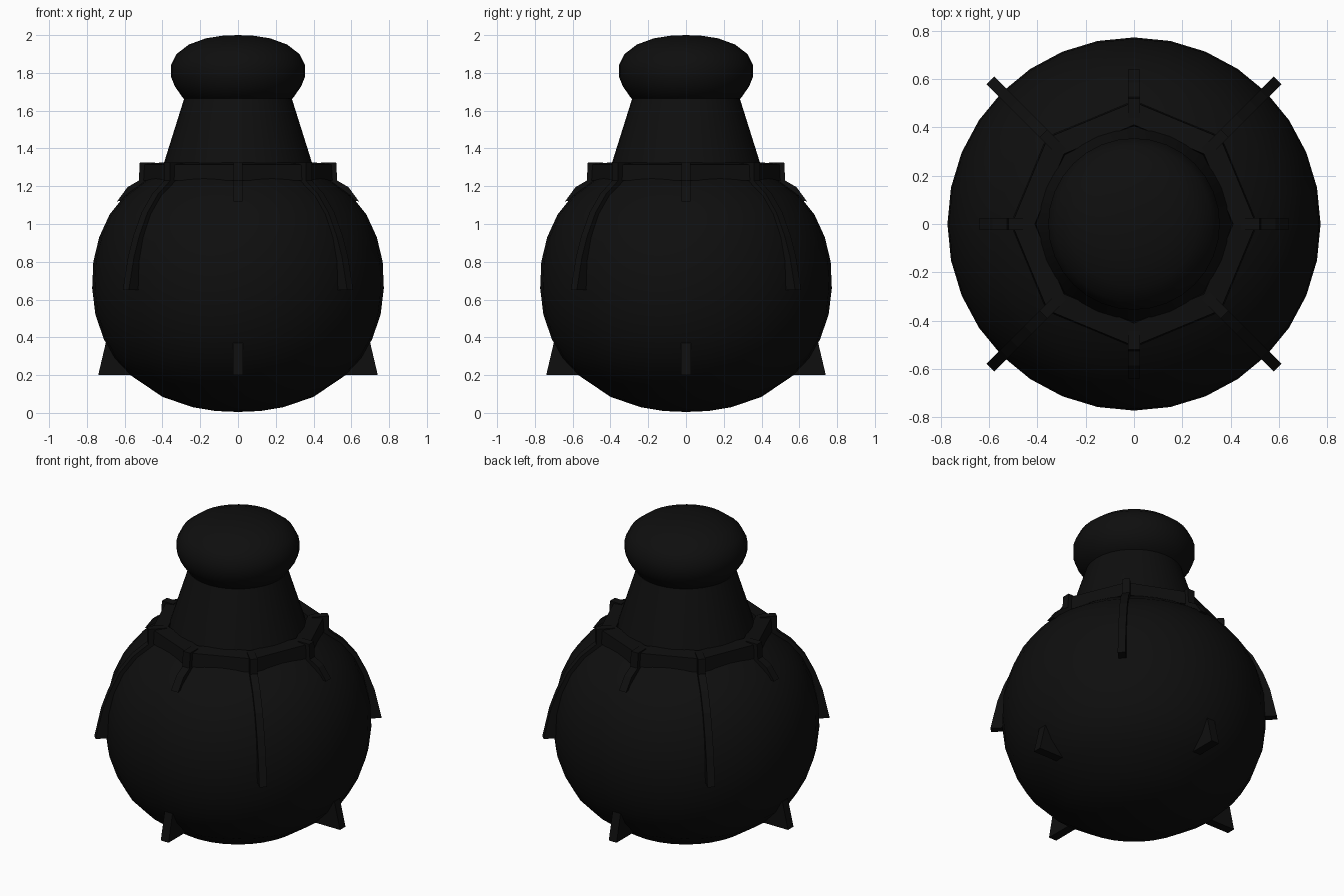
import bpy, bmesh, math

if "Cube" in bpy.data.objects:
    bpy.data.objects.remove(bpy.data.objects["Cube"])

black = bpy.data.materials.new("near_black")
black.diffuse_color = (0.0045, 0.0045, 0.0045, 1)
black.use_nodes = True
black.node_tree.nodes["Principled BSDF"].inputs["Base Color"].default_value = black.diffuse_color


def finish(name, bm, angle=None):
    bmesh.ops.remove_doubles(bm, verts=bm.verts, dist=1e-5)
    bmesh.ops.recalc_face_normals(bm, faces=bm.faces)
    me = bpy.data.meshes.new(name)
    bm.to_mesh(me)
    bm.free()
    ob = bpy.data.objects.new(name, me)
    bpy.context.collection.objects.link(ob)
    me.materials.append(black)
    if angle:
        bpy.ops.object.select_all(action='DESELECT')
        ob.select_set(True)
        bpy.context.view_layer.objects.active = ob
        bpy.ops.object.shade_smooth_by_angle(angle=math.radians(angle))
    return ob


def lathe(name, profile, sides, closed=False, angle=None):
    """Spin an (r, z) profile about the z axis."""
    bm = bmesh.new()
    vs = [bm.verts.new((r, 0, z)) for r, z in profile]
    es = [bm.edges.new(p) for p in zip(vs, vs[1:])]
    if closed:
        es.append(bm.edges.new((vs[-1], vs[0])))
    bmesh.ops.spin(bm, geom=vs + es, cent=(0, 0, 0), axis=(0, 0, 1),
                   angle=math.tau, steps=sides, use_merge=True)
    return finish(name, bm, angle)


def fin(name, outline, width, turn):
    """Thin upright plate with an (r, z) outline, pointing outwards at an angle."""
    bm = bmesh.new()
    f = bm.faces.new([bm.verts.new((r, -width / 2, z)) for r, z in outline])
    ext = bmesh.ops.extrude_face_region(bm, geom=[f])
    for v in ext["geom"]:
        if isinstance(v, bmesh.types.BMVert):
            v.co.y += width
    ob = finish(name, bm)
    ob.rotation_euler.z = turn


# round body
lathe("body", [(0, 0.005), (0.12, 0.01), (0.24, 0.03), (0.4, 0.085), (0.57, 0.2),
               (0.655, 0.29), (0.71, 0.39), (0.755, 0.52), (0.772, 0.66), (0.766, 0.8),
               (0.735, 0.93), (0.68, 1.05), (0.6, 1.15), (0.49, 1.23), (0.38, 1.29)],
      32, angle=50)
# tapered neck
lathe("neck", [(0.41, 1.26), (0.39, 1.33), (0.28, 1.68)], 32, angle=40)
# rounded stopper
lathe("stopper", [(0.27, 1.66), (0.29, 1.665), (0.335, 1.73), (0.355, 1.78), (0.355, 1.84),
                  (0.325, 1.9), (0.26, 1.95), (0.17, 1.983), (0.08, 1.997), (0, 2.0)],
      32, angle=45)
# eight-sided collar
lathe("collar", [(0.40, 1.23), (0.51, 1.23), (0.505, 1.315), (0.41, 1.325)], 8, closed=True)

for i in range(4):
    axis = i * math.pi / 2
    # small feet fins
    fin("foot_fin", [(0.53, 0.2), (0.74, 0.2), (0.70, 0.37), (0.6, 0.36)], 0.055, axis)
    # short collar clasps
    fin("collar_clasp", [(0.44, 1.2), (0.56, 1.13), (0.64, 1.12), (0.585, 1.195),
                         (0.525, 1.23), (0.52, 1.325), (0.44, 1.325)], 0.05, axis)
    # long diagonal ribs with a pointed lower end
    fin("long_rib", [(0.68, 0.65), (0.84, 0.65), (0.80, 0.83), (0.76, 0.94), (0.70, 1.06),
                     (0.62, 1.16), (0.53, 1.23), (0.53, 1.325), (0.42, 1.325), (0.42, 1.2),
                     (0.56, 1.12), (0.67, 0.93)], 0.045, axis + math.pi / 4)
